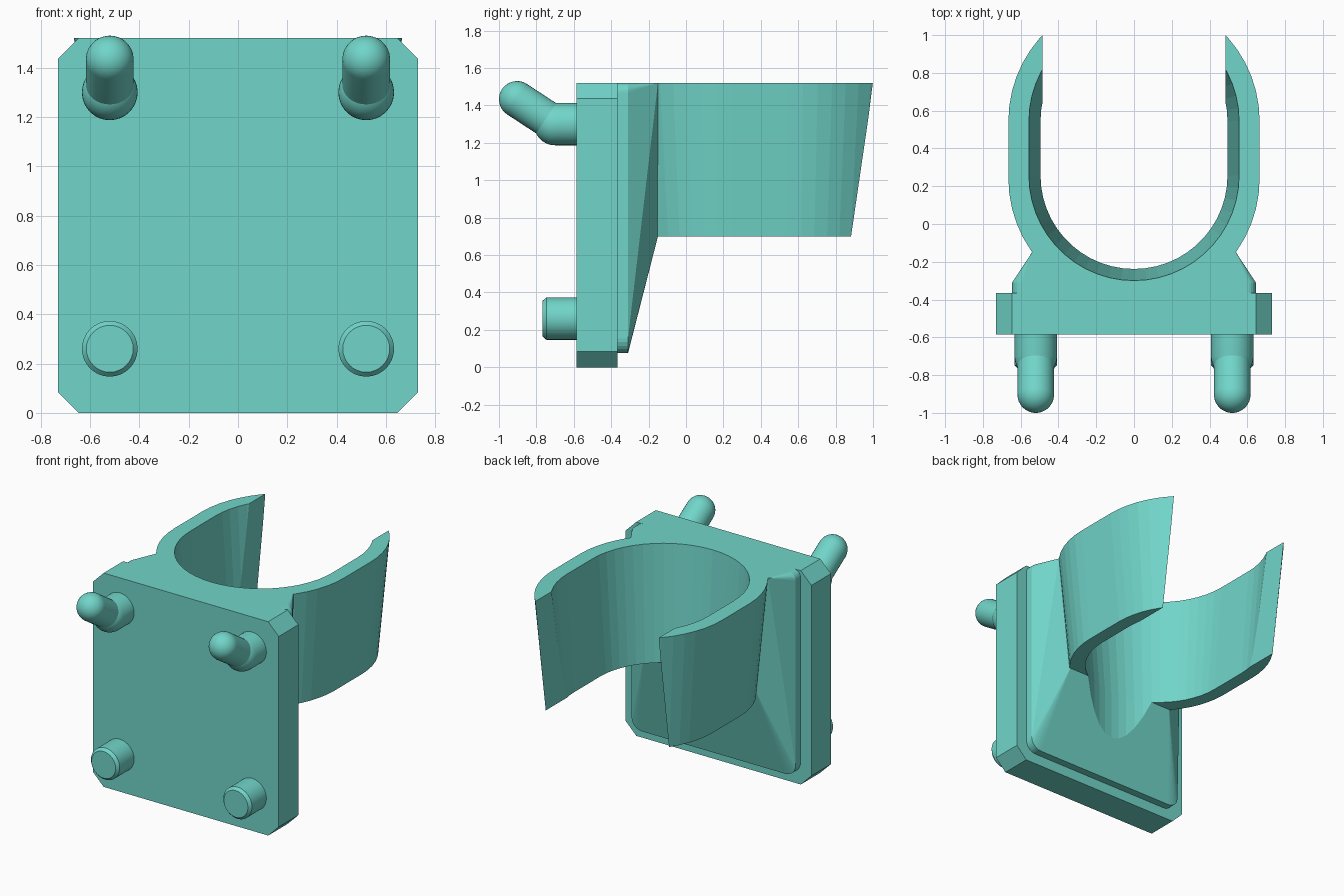
import bpy, bmesh
from math import pi, sin, cos
from mathutils import Vector

if "Cube" in bpy.data.objects:
    bpy.data.objects.remove(bpy.data.objects["Cube"])

teal = bpy.data.materials.new("teal_plastic")
teal.diffuse_color = (0.165, 0.665, 0.585, 1)
teal.use_nodes = True
teal.node_tree.nodes["Principled BSDF"].inputs["Base Color"].default_value = teal.diffuse_color
TOP = 1.52


def make_object(name, bm, smooth=True):
    bmesh.ops.recalc_face_normals(bm, faces=bm.faces[:])
    mesh = bpy.data.meshes.new(name)
    bm.to_mesh(mesh)
    bm.free()
    mesh.materials.append(teal)
    obj = bpy.data.objects.new(name, mesh)
    bpy.context.collection.objects.link(obj)
    if smooth:
        activate(obj)
        bpy.ops.object.shade_smooth_by_angle(angle=0.5)
    return obj


def activate(obj):
    bpy.ops.object.select_all(action='DESELECT')
    obj.select_set(True)
    bpy.context.view_layer.objects.active = obj


def loft(name, rings, smooth=False):
    """Closed solid through rings of equal point count."""
    bm = bmesh.new()
    vs = [[bm.verts.new(p) for p in r] for r in rings]
    n = len(vs[0])
    for a, b in zip(vs, vs[1:]):
        for i in range(n):
            j = (i + 1) % n
            bm.faces.new((a[i], a[j], b[j], b[i]))
    bm.faces.new(vs[0])
    bm.faces.new(vs[-1])
    return make_object(name, bm, smooth)


def slot(r, y0, y1, z, n=26):
    """Stadium outline: half circles about y0 and y1."""
    back = [(r * cos(pi * i / n), y1 + r * sin(pi * i / n), z) for i in range(n + 1)]
    front = [(-r * cos(pi * i / n), y0 - r * sin(pi * i / n), z) for i in range(n + 1)]
    return back + front


def rounded_panel(y, hw=0.645, z0=0.075, z1=TOP, r_low=0.08, r_top=0.05):
    pts = []
    for sx, z, r, a0 in ((1, z1, r_top, 0), (-1, z1, r_top, 1),
                         (-1, z0, r_low, 2), (1, z0, r_low, 3)):
        cz = z - r if z == z1 else z + r
        for i in range(7):
            a = (a0 + i / 6) * pi / 2
            pts.append((sx * (hw - r) + r * cos(a), y, cz + r * sin(a)))
    return pts


def turned(name, start, direction, profile, n=32):
    """Lathe a (distance, radius) profile along a direction."""
    q = Vector(direction).to_track_quat('Z', 'Y')
    rings = [[Vector(start) + q @ Vector((r * cos(2 * pi * i / n), r * sin(2 * pi * i / n), d))
              for i in range(n)] for d, r in profile]
    return loft(name, rings, True)


def boolean(obj, tool, op):
    mod = obj.modifiers.new(op, 'BOOLEAN')
    mod.operation, mod.solver, mod.object = op, 'EXACT', tool
    activate(obj)
    bpy.ops.object.modifier_apply(modifier=mod.name)
    bpy.data.objects.remove(tool)


# Back plate with clipped corners
W, C = 0.73, 0.083
outline = [(W, C), (W, TOP - C), (W - C, TOP), (-W + C, TOP),
           (-W, TOP - C), (-W, C), (-W + C, 0), (W - C, 0)]
plate = loft("plate", [[(x, y, z) for x, z in outline] for y in (-0.585, -0.365)])

# Tapered neck between plate and clip
bm = bmesh.new()
neck = rounded_panel(-0.40) + rounded_panel(-0.31)
neck += [(s * x, -0.15, z) for s in (-1, 1) for x, z in ((0.54, TOP), (0.437, 0.70))]
for p in neck:
    bm.verts.new(p)
bmesh.ops.convex_hull(bm, input=bm.verts[:])
bmesh.ops.dissolve_limit(bm, angle_limit=0.01, verts=bm.verts[:], edges=bm.edges[:])
holder = make_object("clip_holder", bm, False)
boolean(holder, plate, 'UNION')

# Tapered clip body
body = loft("clip_body", [slot(0.591, 0.24, 0.545, 0.70), slot(0.665, 0.24, 0.545, TOP)])
boolean(holder, body, 'UNION')

# Bore: straight at the bottom, widening through the clip
bore = loft("bore_cutter", [slot(r, 0.257, 0.545, z)
                            for r, z in ((0.495, 0.2), (0.495, 0.70), (0.57, 1.7))])
boolean(holder, bore, 'DIFFERENCE')

# Rear opening
gap_outline = ((-0.485, 0.4), (0.485, 0.4), (0.485, 1.4), (-0.485, 1.4))
gap = loft("gap_cutter", [[(x, y, z) for x, y in gap_outline] for z in (0.3, 1.8)])
boolean(holder, gap, 'DIFFERENCE')


def dome(d, r, n=10):
    return [(d + r * sin(pi / 2 * i / n), max(r * cos(pi / 2 * i / n), 0.001)) for i in range(n + 1)]


# Pegs: straight lower pegs, bent upper hooks
for side, s in (("left", -1), ("right", 1)):
    x = 0.52 * s
    turned("lower_peg_" + side, (x, -0.57, 0.26), (0, -1, 0),
           [(0, 0.113), (0.177, 0.113), (0.197, 0.095)])
    turned("hook_base_" + side, (x, -0.57, 1.30), (0, -1, 0),
           [(0, 0.113)] + dome(0.13, 0.113))
    arm = Vector((0, -0.203, 0.133))
    turned("hook_arm_" + side, (x, -0.70, 1.30), arm,
           [(0, 0.097)] + dome(arm.length, 0.097))
